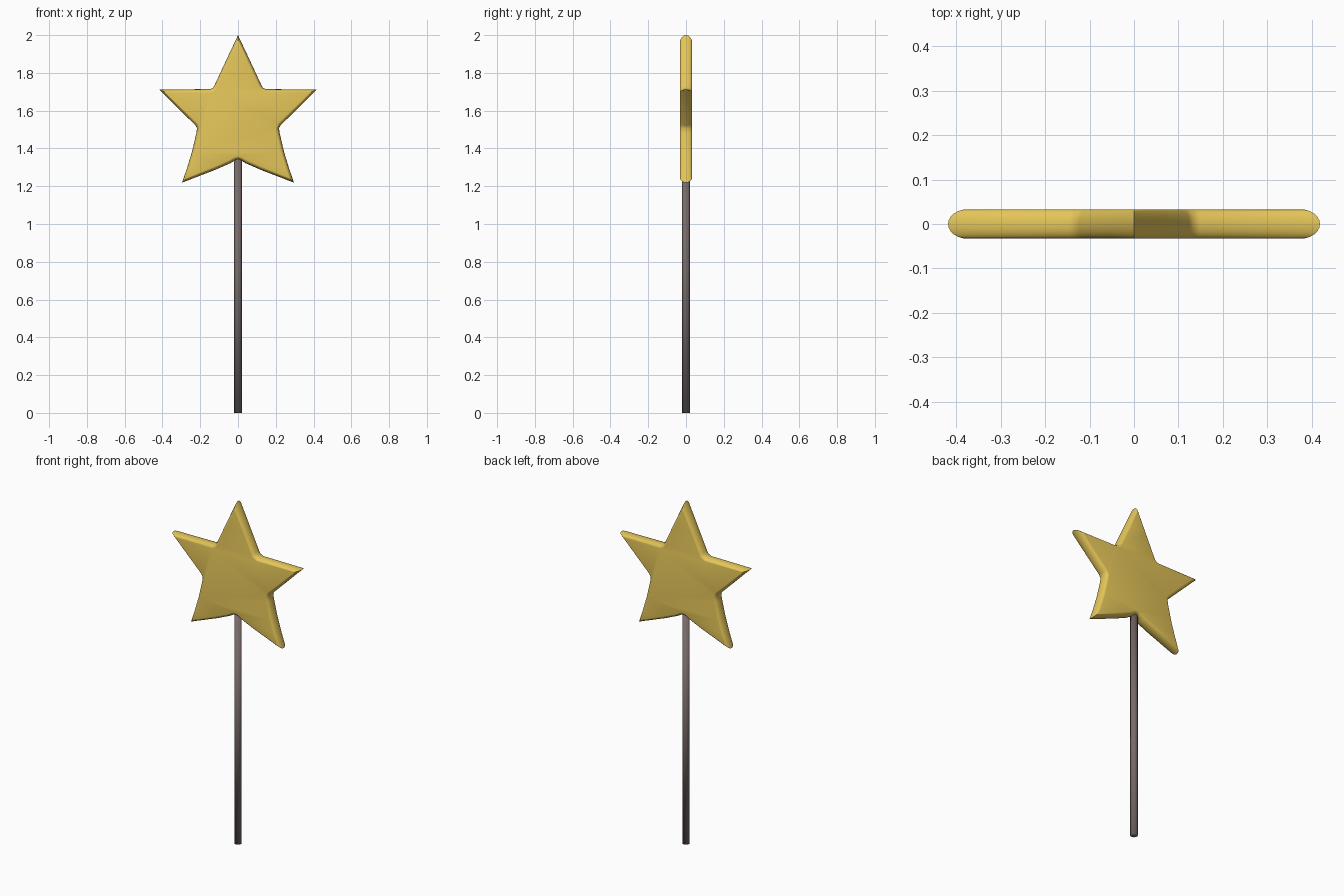
import bpy, bmesh, math
from mathutils import Vector

if "Cube" in bpy.data.objects:
    bpy.data.objects.remove(bpy.data.objects["Cube"])


def colour(obj, name, rgb):
    mat = bpy.data.materials.new(name)
    mat.diffuse_color = (*rgb, 1)
    mat.use_nodes = True
    mat.node_tree.nodes["Principled BSDF"].inputs["Base Color"].default_value = mat.diffuse_color
    obj.data.materials.append(mat)


def inset(points, d):
    """Move a clockwise outline inward by d with mitred corners."""
    out = []
    n = len(points)
    for i, p in enumerate(points):
        a = (p - points[i - 1]).normalized()
        b = (points[(i + 1) % n] - p).normalized()
        na, nb = Vector((a.y, -a.x)), Vector((b.y, -b.x))
        out.append(p + (na + nb) * (d / (1 + na.dot(nb))))
    return out


# Star outline: right half from the top tip down, then mirrored
half = [(0, 2.0), (0.065, 1.862), (0.124, 1.735), (0.132, 1.722), (0.148, 1.714),
        (0.418, 1.712), (0.225, 1.522), (0.217, 1.507), (0.221, 1.48),
        (0.243, 1.385), (0.268, 1.302), (0.296, 1.219),
        (0.12, 1.287), (0.04, 1.322), (0.015, 1.337), (0, 1.341)]
outline = [Vector(p) for p in half]
outline += [Vector((-x, z)) for x, z in half[-2:0:-1]]

# Star: stacked outlines with a rounded rim
bm = bmesh.new()
rings = []
steps = 12
for k in range(steps + 1):
    t = -math.pi / 2 + math.pi * k / steps
    ring = inset(outline, 0.018 * (1 - math.cos(t)))
    rings.append([bm.verts.new((p.x, 0.033 * math.sin(t), p.y)) for p in ring])
n = len(outline)
for lo, hi in zip(rings, rings[1:]):
    for i in range(n):
        j = (i + 1) % n
        bm.faces.new((lo[i], lo[j], hi[j], hi[i]))
bm.faces.new(rings[0])
bm.faces.new(rings[-1])
bmesh.ops.recalc_face_normals(bm, faces=bm.faces)
mesh = bpy.data.meshes.new("star")
bm.to_mesh(mesh)
bm.free()
star = bpy.data.objects.new("star", mesh)
bpy.context.collection.objects.link(star)
bpy.context.view_layer.objects.active = star
star.select_set(True)
bpy.ops.object.shade_smooth_by_angle(angle=math.radians(50))
colour(star, "gold", (0.78, 0.56, 0.1))
star.select_set(False)

# Handle: slim rod running up into the star
top = 1.37
bpy.ops.mesh.primitive_cylinder_add(vertices=16, radius=0.02, depth=top,
                                    location=(0, 0, top / 2))
handle = bpy.context.object
handle.name = "handle"
bpy.ops.object.shade_smooth()
colour(handle, "dark_wood", (0.19, 0.15, 0.14))
